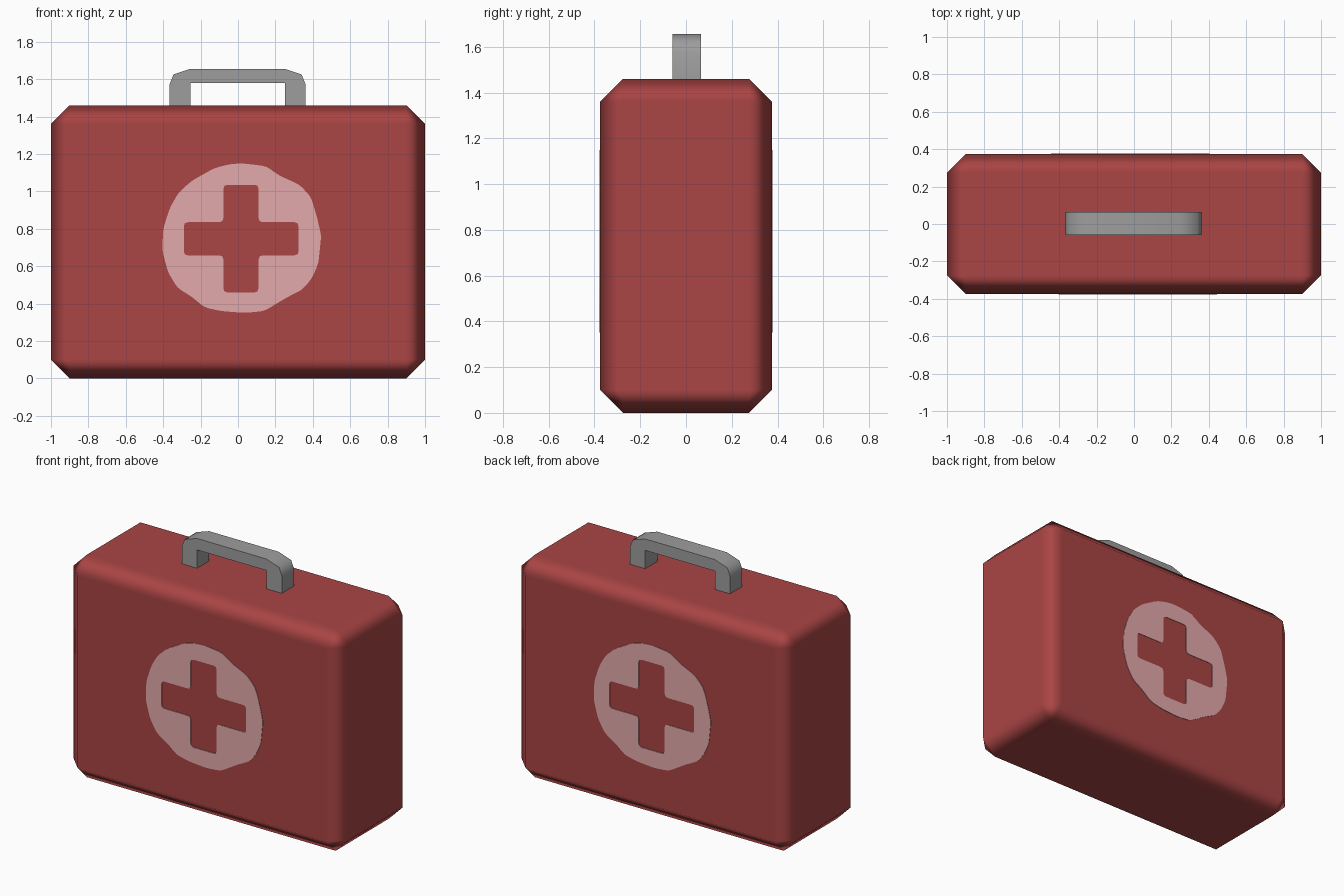
import bpy, bmesh, math
from mathutils import Vector

if "Cube" in bpy.data.objects:
    bpy.data.objects.remove(bpy.data.objects["Cube"])


def material(name, rgb):
    m = bpy.data.materials.new(name)
    m.diffuse_color = (*rgb, 1)
    m.use_nodes = True
    m.node_tree.nodes["Principled BSDF"].inputs["Base Color"].default_value = m.diffuse_color
    return m


red = material("case red", (0.40, 0.058, 0.058))
pink = material("emblem pale pink", (0.775, 0.40, 0.41))
grey = material("handle grey", (0.34, 0.34, 0.34))


def add_object(name, data, mat):
    data.materials.append(mat)
    ob = bpy.data.objects.new(name, data)
    bpy.context.collection.objects.link(ob)
    return ob


def select(ob):
    bpy.ops.object.select_all(action='DESELECT')
    ob.select_set(True)
    bpy.context.view_layer.objects.active = ob


def cut_corners(points, r):
    """Replace every corner of an outline with a small rounded one."""
    out = []
    for i, p in enumerate(points):
        p, a, b = Vector(p), Vector(points[i - 1]), Vector(points[(i + 1) % len(points)])
        s, e = p + (a - p).normalized() * r, p + (b - p).normalized() * r
        out += [s, (s + e) / 4 + p / 2, e]
    return out


# Case: chamfered box, smooth over the chamfers with flat main faces
bpy.ops.mesh.primitive_cube_add(size=1, location=(0, 0, 0.73))
case = bpy.context.object
case.name = "case"
case.scale = (2, 0.75, 1.46)
bpy.ops.object.transform_apply(location=False, rotation=False, scale=True)
case.data.materials.append(red)
bpy.ops.object.shade_smooth()
bevel = case.modifiers.new("chamfer", 'BEVEL')
bevel.width = 0.1
bevel.segments = 1
bevel.harden_normals = True

# Handle: bracket profile extruded along y
profile = [(-.365, 1.45), (-.365, 1.575), (-.345, 1.625), (-.255, 1.655),
           (.25, 1.655), (.34, 1.625), (.36, 1.575), (.36, 1.45),
           (.25, 1.45), (.25, 1.58), (-.255, 1.58), (-.255, 1.45)]
bm = bmesh.new()
face = bm.faces.new([bm.verts.new((x, -0.06, z)) for x, z in profile])
ext = bmesh.ops.extrude_face_region(bm, geom=[face])
bmesh.ops.translate(bm, vec=(0, 0.125, 0),
                    verts=[v for v in ext["geom"] if isinstance(v, bmesh.types.BMVert)])
bmesh.ops.recalc_face_normals(bm, faces=bm.faces)
mesh = bpy.data.meshes.new("handle")
bm.to_mesh(mesh)
bm.free()
handle = add_object("handle", mesh, grey)
select(handle)
bpy.ops.object.shade_smooth_by_angle(angle=math.radians(50))

# Emblem: hand-drawn disc with a cross-shaped hole, on front and back
disc = [(.02, 1.15), (.15, 1.135), (.22, 1.085), (.33, 1.035), (.39, .97),
        (.42, .87), (.445, .765), (.43, .615), (.395, .535), (.345, .475),
        (.265, .435), (.14, .36), (.035, .35), (-.09, .36), (-.18, .38),
        (-.245, .435), (-.325, .485), (-.375, .57), (-.405, .685), (-.40, .80),
        (-.365, .91), (-.32, .99), (-.25, 1.055), (-.125, 1.125), (-.045, 1.145)]
cross = [(-.078, 1.035), (.11, 1.035), (.11, .835), (.324, .835), (.324, .658),
         (.11, .658), (.11, .46), (-.078, .46), (-.078, .658), (-.29, .658),
         (-.29, .835), (-.078, .835)]

for name, turn in (("front_emblem", 0), ("back_emblem", math.pi)):
    curve = bpy.data.curves.new(name, 'CURVE')
    curve.dimensions = '2D'
    curve.fill_mode = 'BOTH'
    curve.extrude = 0.003
    for outline in (cut_corners(disc, 0.025), cut_corners(cross, 0.022)):
        sp = curve.splines.new('POLY')
        sp.points.add(len(outline) - 1)
        for pt, (x, y) in zip(sp.points, outline):
            pt.co = (x, y, 0, 1)
        sp.use_cyclic_u = True
    emblem = add_object(name, curve, pink)
    emblem.rotation_euler = (math.pi / 2, 0, turn)
    emblem.location.y = -0.375 * math.cos(turn)
    select(emblem)
    bpy.ops.object.convert(target='MESH')
    bpy.ops.object.shade_flat()
